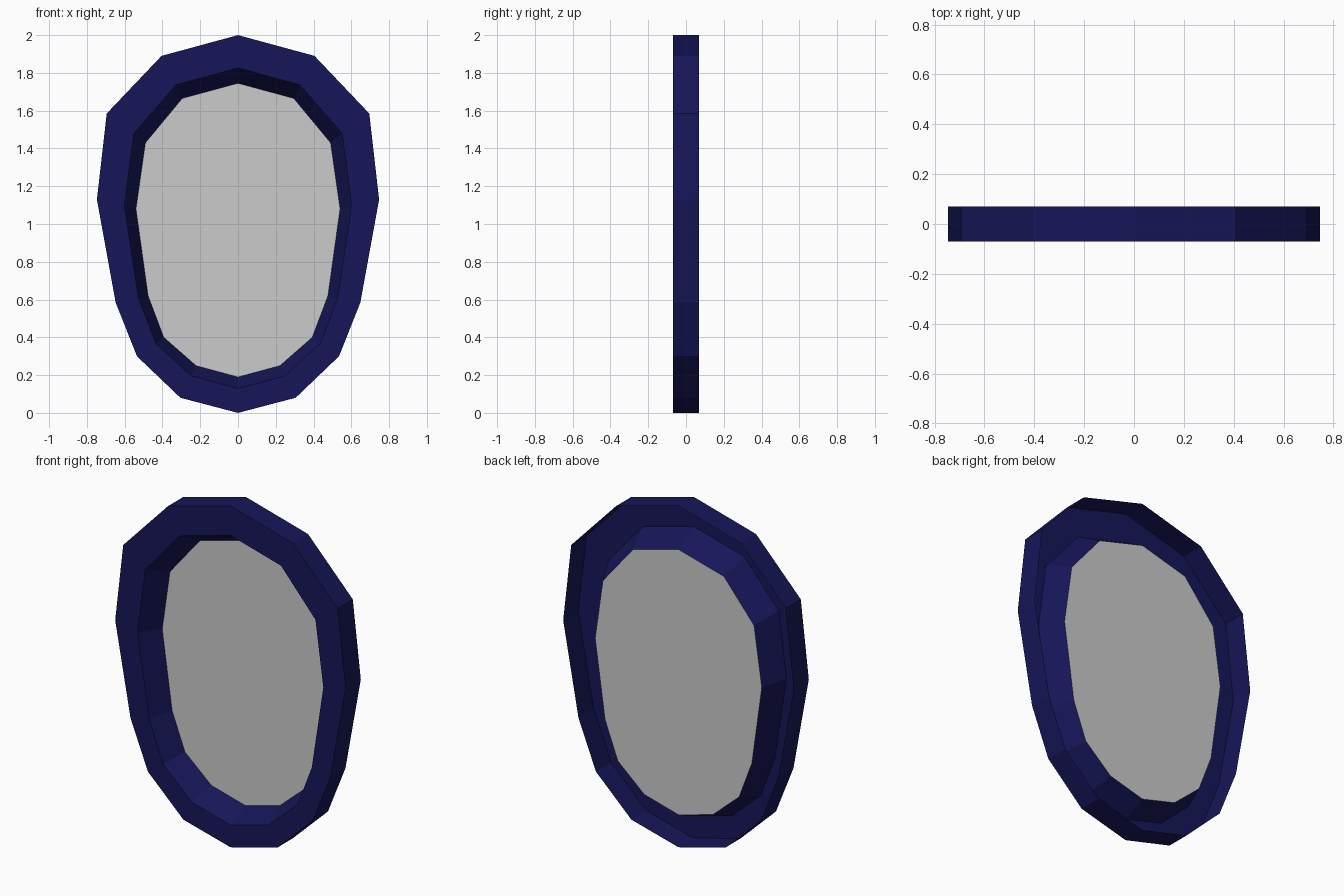
import bpy, bmesh

if "Cube" in bpy.data.objects:
    bpy.data.objects.remove(bpy.data.objects["Cube"])

DEPTH = 0.07

# Right half outlines (x, z), from top to bottom
OUTER = [(0, 2), (0.405, 1.89), (0.695, 1.585), (0.747, 1.13),
         (0.648, 0.585), (0.535, 0.30), (0.305, 0.08), (0, 0)]
INNER = [(0, 1.745), (0.295, 1.665), (0.49, 1.43), (0.54, 1.08),
         (0.476, 0.62), (0.393, 0.40), (0.222, 0.25), (0, 0.19)]
# Front lip lies most of the way from the outer to the inner outline
LIP = [(a + (c - a) * 0.7, b + (d - b) * 0.68)
       for (a, b), (c, d) in zip(OUTER, INNER)]


def ring(bm, half, y):
    """Closed loop of vertices: half outline plus its mirror image."""
    pts = half + [(-x, z) for x, z in reversed(half[1:-1])]
    return [bm.verts.new((x, y, z)) for x, z in pts]


def bridge(bm, a, b):
    for i in range(len(a)):
        j = (i + 1) % len(a)
        bm.faces.new((a[i], a[j], b[j], b[i]))


def finish(bm, name):
    mesh = bpy.data.meshes.new(name)
    bm.to_mesh(mesh)
    bm.free()
    obj = bpy.data.objects.new(name, mesh)
    bpy.context.collection.objects.link(obj)
    return obj


# Frame: outer rim, flat front and sloping inner band, hollow at the back
bm = bmesh.new()
rings = [ring(bm, OUTER, DEPTH), ring(bm, OUTER, -DEPTH),
         ring(bm, LIP, -DEPTH), ring(bm, INNER, DEPTH)]
for a, b in zip(rings, rings[1:]):
    bridge(bm, a, b)
frame = finish(bm, "mirror_frame")
navy = bpy.data.materials.new("navy")
navy.diffuse_color = (0.008, 0.008, 0.1, 1)
navy.use_nodes = True
navy.node_tree.nodes["Principled BSDF"].inputs["Base Color"].default_value = navy.diffuse_color
frame.data.materials.append(navy)

# Glass pane at the back of the inner band
bm = bmesh.new()
bm.faces.new(list(reversed(ring(bm, INNER, DEPTH))))
bm.normal_update()
if bm.faces[:][0].normal.y > 0:
    bmesh.ops.reverse_faces(bm, faces=bm.faces[:])
finish(bm, "mirror_glass")
